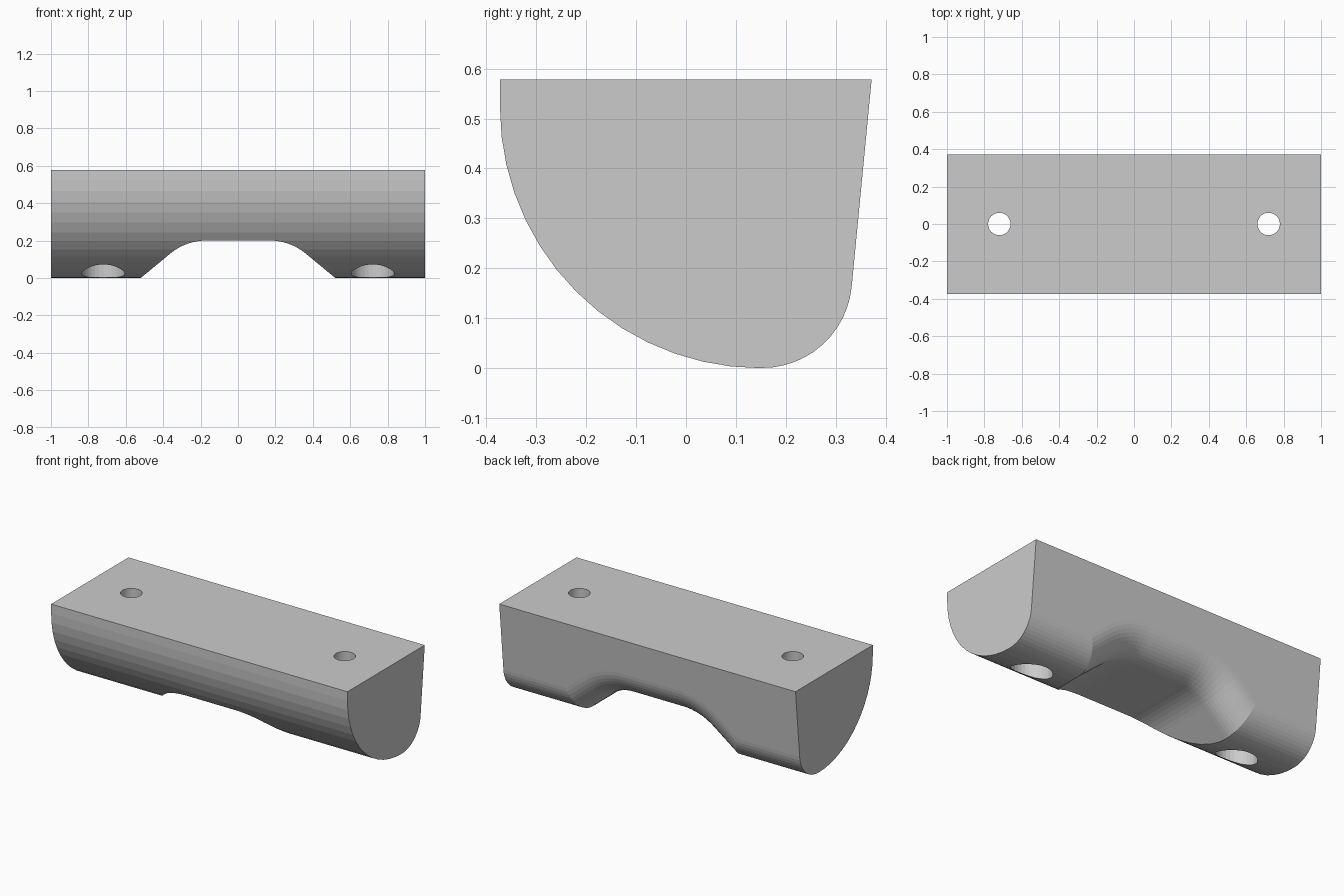
import bpy, bmesh
from math import sin, cos, tan, radians, pi
from mathutils import Vector

if "Cube" in bpy.data.objects:
    bpy.data.objects.remove(bpy.data.objects["Cube"])

TOP = 0.578


def loft(name, rings):
    """Closed solid through equal-length rings of 3D points."""
    bm = bmesh.new()
    vs = [[bm.verts.new(p) for p in r] for r in rings]
    n = len(vs[0])
    for a, b in zip(vs, vs[1:]):
        for i in range(n):
            j = (i + 1) % n
            bm.faces.new((a[i], a[j], b[j], b[i]))
    bm.faces.new(vs[0])
    bm.faces.new(vs[-1])
    bmesh.ops.recalc_face_normals(bm, faces=bm.faces)
    me = bpy.data.meshes.new(name)
    bm.to_mesh(me)
    bm.free()
    ob = bpy.data.objects.new(name, me)
    bpy.context.collection.objects.link(ob)
    return ob


def boolean(ob, cutter, op):
    cutter.hide_render = True
    m = ob.modifiers.new(op, 'BOOLEAN')
    m.operation, m.solver, m.object = op, 'EXACT', cutter
    bpy.context.view_layer.objects.active = ob
    bpy.ops.object.modifier_apply(modifier=m.name)
    bpy.data.objects.remove(cutter, do_unlink=True)


def offset(pts, h):
    """Mitred offset of the bottom curve into the solid (upwards)."""
    out = []
    for i, p in enumerate(pts):
        ns = []
        for a, b in ((i - 1, i), (i, i + 1)):
            if a >= 0 and b < len(pts):
                d = (pts[b] - pts[a]).normalized()
                ns.append(Vector((-d.y, d.x)))
        m = sum(ns, Vector((0, 0))).normalized()
        out.append(p + m * (h / m.dot(ns[0])))
    return out


# bottom edge seen from the front: flat foot, sloped and arched recess
ang, r, flat = radians(40), 0.3, 0.17
half = [Vector((flat + r * sin(ang * i / 8), 0.2 - r * (1 - cos(ang * i / 8)))) for i in range(9)]
half += [Vector((0.52, 0)), Vector((1, 0))]
bottom = [Vector((-p.x, p.y)) for p in reversed(half)] + half

# body: recess runs straight through, back edge rounded along the whole curve
R, tilt = 0.18, radians(5.5)
k = tan(tilt)
corners = [Vector((1, TOP)), Vector((-1, TOP))]
rings = [[(p.x, -0.6, p.y) for p in bottom + corners]]
for i in range(13):
    a = (pi / 2 - tilt) * i / 12
    h = R * (1 - cos(a))
    y = 0.153 + R * sin(a)
    rings.append([(p.x, y + k * (p.y - h), p.y) for p in offset(bottom, h) + corners])
body = loft("mounting_block", rings)

# rounded front envelope
c, rf = 0.15, 0.523
env = [(-0.373, 0.8)]
env += [(c - rf * cos(pi / 2 * i / 14), 0.5225 - rf * sin(pi / 2 * i / 14)) for i in range(15)]
env += [(0.6, -0.2), (0.6, 0.8)]
boolean(body, loft("front_envelope", [[(x, y, z) for y, z in env] for x in (-1.2, 1.2)]), 'INTERSECT')

# screw holes with counterbores from below
for sx in (-0.72, 0.72):
    prof = [(0.115, -0.1), (0.115, 0.28), (0.06, 0.28), (0.06, 0.7)]
    rr = [[(sx + q * cos(2 * pi * i / 32), q * sin(2 * pi * i / 32), z) for i in range(32)] for q, z in prof]
    boolean(body, loft("screw_hole", rr), 'DIFFERENCE')
